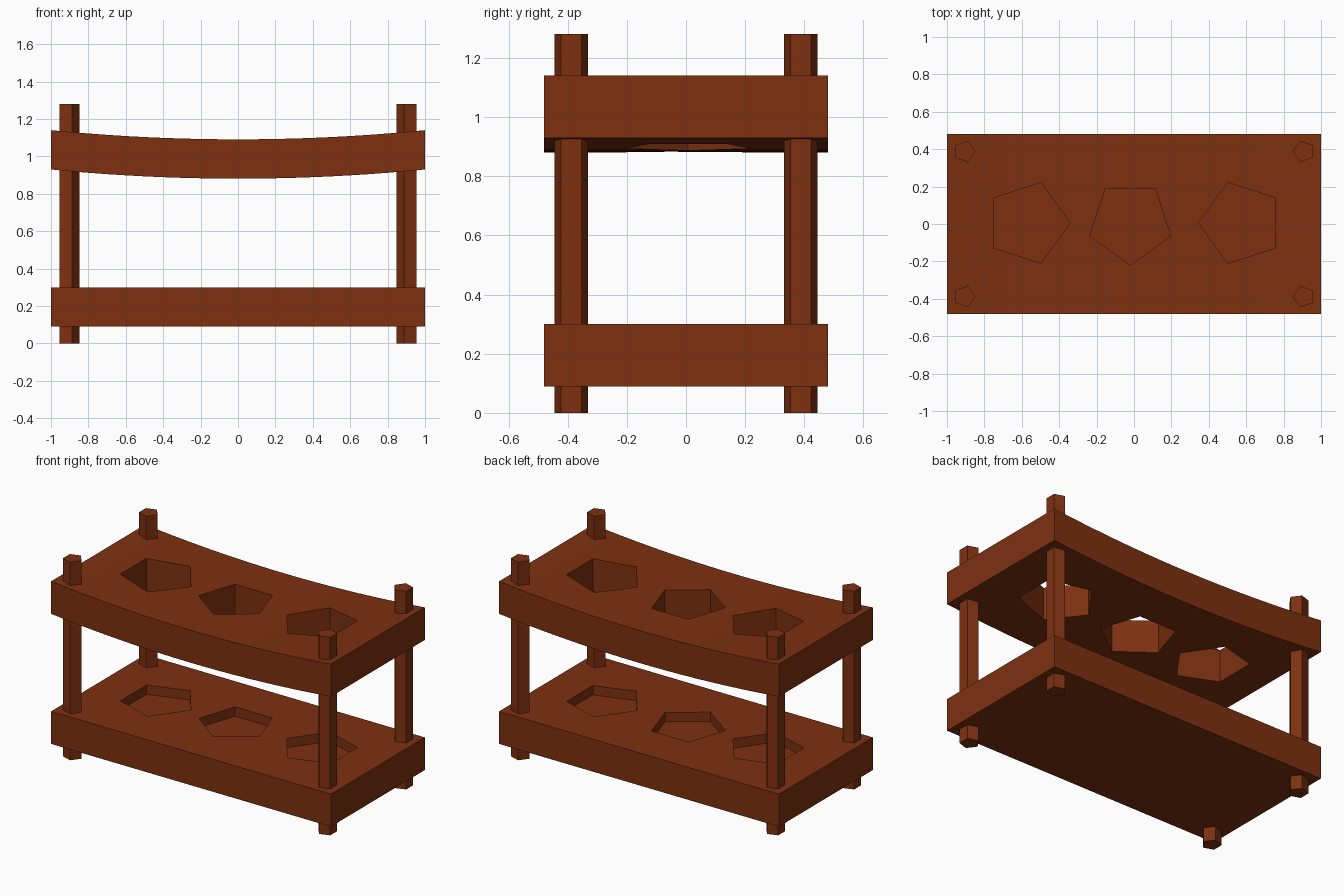
import bpy, math

if "Cube" in bpy.data.objects:
    bpy.data.objects.remove(bpy.data.objects["Cube"])

wood = bpy.data.materials.new("red brown wood")
wood.diffuse_color = (0.205, 0.03, 0.005, 1)
wood.use_nodes = True
wood.node_tree.nodes["Principled BSDF"].inputs["Base Color"].default_value = wood.diffuse_color


def extrude(name, points, a, b, to3d):
    """Closed prism from a counter-clockwise 2D profile."""
    n = len(points)
    verts = [to3d(p, q, a) for p, q in points] + [to3d(p, q, b) for p, q in points]
    faces = [list(range(n))[::-1], list(range(n, 2 * n))]
    faces += [[i, (i + 1) % n, n + (i + 1) % n, n + i] for i in range(n)]
    me = bpy.data.meshes.new(name)
    me.from_pydata(verts, [], faces)
    me.materials.append(wood)
    ob = bpy.data.objects.new(name, me)
    bpy.context.collection.objects.link(ob)
    return ob


def pentagon(name, x, y, r, turn, z0, z1):
    pts = [(x + r * math.cos(math.radians(turn + 72 * i)),
            y + r * math.sin(math.radians(turn + 72 * i))) for i in range(5)]
    return extrude(name, pts, z0, z1, lambda p, q, z: (p, q, z))


def slab(name, top, thick, sag, segments):
    """Board with a sagging profile drawn in the xz plane."""
    xs = [-1 + 2 * i / segments for i in range(segments + 1)]
    upper = [(x, top - sag * (1 - x * x)) for x in xs]
    lower = [(x, z - thick) for x, z in upper]
    return extrude(name, lower[::-1] + upper, -0.48, 0.48, lambda p, q, y: (p, y, q))


def select(ob):
    bpy.ops.object.select_all(action='DESELECT')
    ob.select_set(True)
    bpy.context.view_layer.objects.active = ob


def cut_holes(ob, z0, z1):
    """Three pentagonal holes along the board."""
    for x, turn in ((-0.568, 0), (-0.02, -90), (0.572, 180)):
        cutter = pentagon("hole_cutter", x, 0.006, 0.227, turn, z0, z1)
        cutter.hide_render = True
        mod = ob.modifiers.new("hole", 'BOOLEAN')
        mod.operation = 'DIFFERENCE'
        mod.solver = 'EXACT'
        mod.object = cutter
        select(ob)
        bpy.ops.object.modifier_apply(modifier=mod.name)
        bpy.data.objects.remove(cutter)


def fix_normals(ob):
    select(ob)
    bpy.ops.object.mode_set(mode='EDIT')
    bpy.ops.mesh.select_all(action='SELECT')
    bpy.ops.mesh.normals_make_consistent(inside=False)
    bpy.ops.object.mode_set(mode='OBJECT')


# Sagging top board with through holes
top_board = slab("top_board", 1.14, 0.21, 0.049, 20)
fix_normals(top_board)
cut_holes(top_board, 0.5, 1.5)
select(top_board)
bpy.ops.object.shade_smooth_by_angle(angle=math.radians(30))

# Straight bottom board with shallow recesses
bottom_board = slab("bottom_board", 0.30, 0.21, 0, 1)
fix_normals(bottom_board)
cut_holes(bottom_board, 0.24, 0.5)

# Four pentagonal posts, points facing inward
for side, sx in (("left", -1), ("right", 1)):
    for end, sy in (("front", -1), ("back", 1)):
        pentagon(f"{end}_{side}_post", sx * 0.907, sy * 0.388, 0.059,
                 0 if sx < 0 else 180, 0, 1.28)
